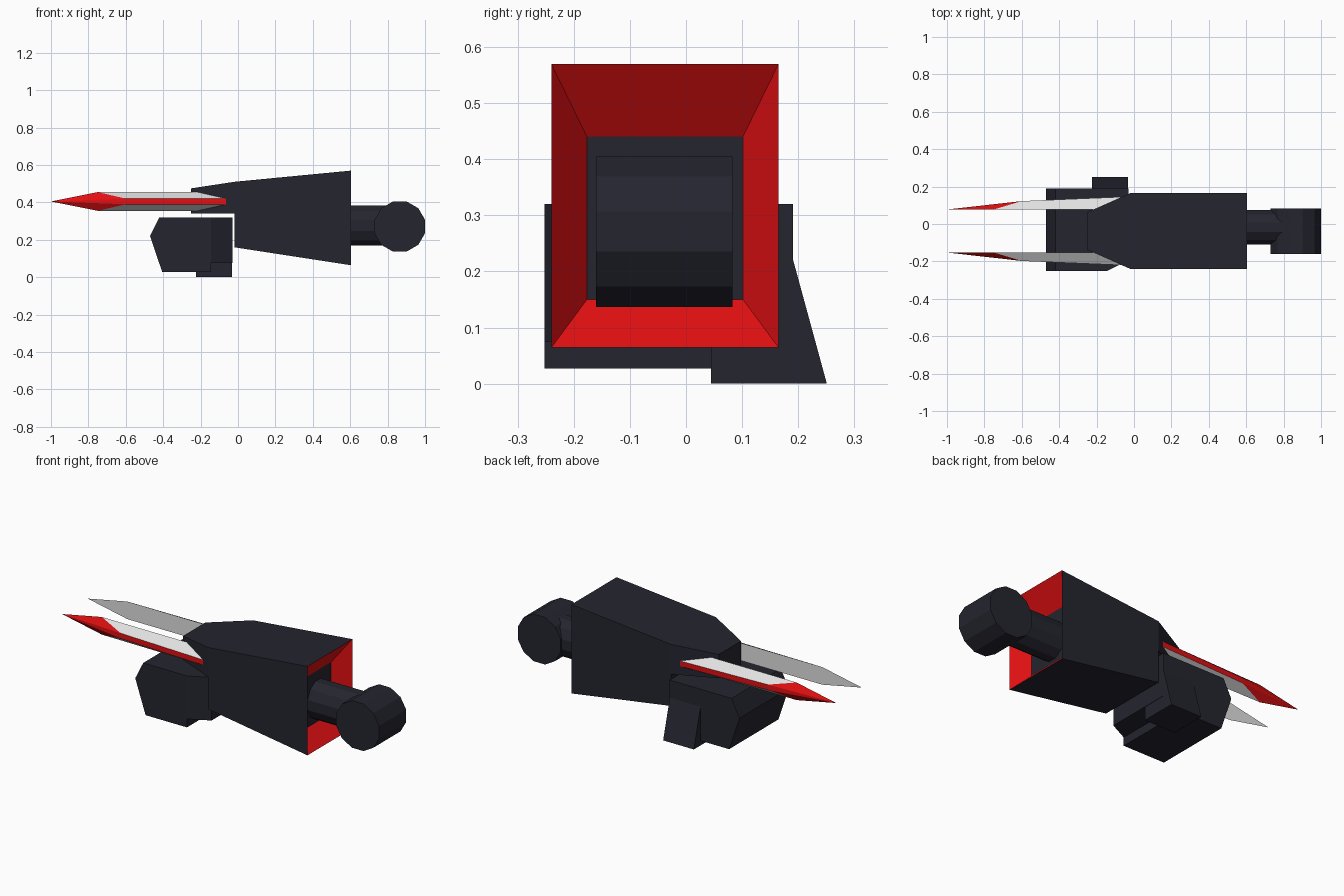
import bpy, bmesh, math
from mathutils import Vector

if "Cube" in bpy.data.objects:
    bpy.data.objects.remove(bpy.data.objects["Cube"])

CY = -0.0375  # symmetry plane of the forearm


def material(name, rgb):
    m = bpy.data.materials.new(name)
    m.diffuse_color = (*rgb, 1)
    m.use_nodes = True
    m.node_tree.nodes["Principled BSDF"].inputs["Base Color"].default_value = m.diffuse_color
    return m


DARK = material("dark_navy", (0.018, 0.018, 0.029))
RED = material("red", (0.76, 0.005, 0.006))
STEEL = material("pale_steel", (0.75, 0.75, 0.75))


def make(name, verts, faces, mats, indices=None):
    bm = bmesh.new()
    vs = [bm.verts.new(v) for v in verts]
    for i, f in enumerate(faces):
        face = bm.faces.new([vs[k] for k in f])
        face.material_index = indices[i] if indices else 0
    bmesh.ops.recalc_face_normals(bm, faces=bm.faces[:])
    me = bpy.data.meshes.new(name)
    bm.to_mesh(me)
    bm.free()
    for m in mats:
        me.materials.append(m)
    ob = bpy.data.objects.new(name, me)
    bpy.context.collection.objects.link(ob)
    return ob


def loft(name, rings, mats=(DARK,), red_band=None):
    """Join equal-length rings of points and cap both ends."""
    n = len(rings[0])
    faces, idx = [], []
    for r in range(len(rings) - 1):
        for k in range(n):
            j = (k + 1) % n
            faces.append((r * n + k, r * n + j, (r + 1) * n + j, (r + 1) * n + k))
            idx.append(1 if r == red_band else 0)
    faces += [tuple(range(n)), tuple((len(rings) - 1) * n + k for k in range(n))]
    idx += [0, 0]
    return make(name, [p for r in rings for p in r], faces, mats, idx)


def rect(x, half_y, z0, z1):
    return [(x, CY - half_y, z0), (x, CY + half_y, z0),
            (x, CY + half_y, z1), (x, CY - half_y, z1)]


def prism(name, profile, axis, a, b):
    """Extrude a 2D profile along one axis from a to b."""
    def place(p, t):
        q = list(p)
        q.insert("xyz".index(axis), t)
        return tuple(q)
    return loft(name, [[place(p, t) for p in profile] for t in (a, b)])


def ngon(cu, cv, ru, rv, n=12):
    """Flat-topped polygon whose half extents are ru and rv."""
    c = math.cos(math.pi / n)
    return [(cu + ru / c * math.cos(2 * math.pi * (k + .5) / n),
             cv + rv / c * math.sin(2 * math.pi * (k + .5) / n)) for k in range(n)]


# Flared gauntlet with a red funnel opening
loft("gauntlet", [rect(-0.02, 0.2025, 0.16, 0.51), rect(0.605, 0.2025, 0.064, 0.57),
                  rect(0.515, 0.139, 0.15, 0.44)], (DARK, RED), red_band=1)
# Tapered nose that holds the blades
loft("gauntlet_nose", [rect(-0.25, 0.10, 0.34, 0.475), rect(-0.02, 0.2025, 0.34, 0.51)])

# Arm and elbow joint
prism("arm", ngon(CY + 0.02, 0.277, 0.093, 0.107), "x", 0.50, 0.82)
prism("elbow", ngon(0.865, 0.271, 0.135, 0.134), "y", -0.16, 0.083)

# Fist: fingers, palm and thumb
prism("fingers", [(-0.42, 0.32), (-0.145, 0.32), (-0.145, 0.027), (-0.405, 0.027),
                  (-0.47, 0.22)], "y", -0.252, 0.191)
prism("palm", [(-0.145, -0.252), (-0.03, -0.195), (-0.03, 0.191), (-0.145, 0.191)],
      "z", 0.075, 0.32)
prism("thumb", [(0.045, 0), (0.251, 0), (0.191, 0.22), (0.045, 0.22)], "x", -0.225, -0.032)

# Pair of blades: flat inside, bevelled steel outside, red ridge and tip
zc = 0.405
blade = make("blades", [
    (-1.0, -0.115, zc),                                        # tip
    (-0.75, -0.115, zc + .05), (-0.21, -0.115, zc + .05), (-0.05, -0.115, zc + .015),
    (-0.05, -0.115, zc - .015), (-0.21, -0.115, zc - .05), (-0.75, -0.115, zc - .05),
    (-0.6, -0.16, zc + .015), (-0.05, -0.183, zc + .015),      # ridge
    (-0.05, -0.183, zc - .015), (-0.6, -0.16, zc - .015)],
    [(0, 1, 2, 3, 4, 5, 6), (1, 7, 8, 2), (2, 8, 3), (6, 5, 9, 10), (5, 4, 9),
     (3, 8, 9, 4), (0, 7, 1), (0, 10, 7), (0, 6, 10), (7, 10, 9, 8)],
    (STEEL, RED), [0, 0, 0, 0, 0, 1, 1, 1, 1, 1])
blade.location.y = CY
mirror = blade.modifiers.new("other_blade", "MIRROR")
mirror.use_axis = (False, True, False)
mirror.use_mirror_merge = False
